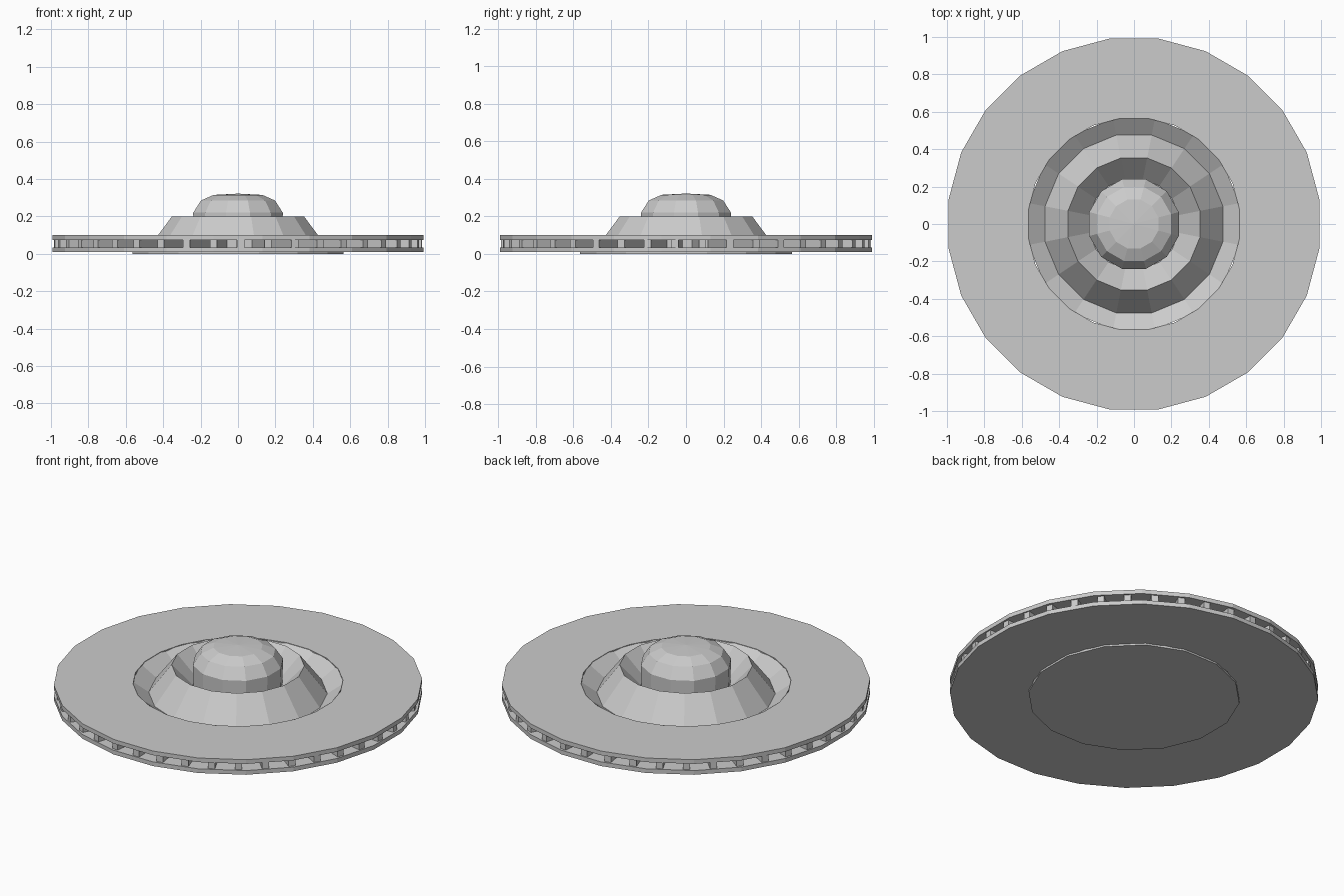
import bpy
from math import cos, sin, pi

if "Cube" in bpy.data.objects:
    bpy.data.objects.remove(bpy.data.objects["Cube"])


def obj(name, verts, faces):
    me = bpy.data.meshes.new(name)
    me.from_pydata(verts, [], faces)
    me.update()
    ob = bpy.data.objects.new(name, me)
    bpy.context.collection.objects.link(ob)
    return ob


def lathe(name, profile, n, closed=False, phase=0.0):
    """Revolve (r, z) points; a point with r = 0 becomes a single pole vertex."""
    verts, rings, faces = [], [], []
    for r, z in profile:
        start = len(verts)
        if r == 0:
            verts.append((0, 0, z))
            rings.append([start] * n)
        else:
            for i in range(n):
                a = 2 * pi * (i + 0.5) / n + phase
                verts.append((r * cos(a), r * sin(a), z))
            rings.append(list(range(start, start + n)))
    pairs = list(zip(rings, rings[1:]))
    if closed:
        pairs.append((rings[-1], rings[0]))
    for a, b in pairs:
        for i in range(n):
            j = (i + 1) % n
            faces.append(tuple(dict.fromkeys((a[i], a[j], b[j], b[i]))))
    return obj(name, verts, faces)


# Two flat friction rings
for name, z0, z1 in (("lower_friction_ring", 0.01, 0.035),
                     ("upper_friction_ring", 0.075, 0.10)):
    lathe(name, [(0.57, z0), (1.0, z0), (1.0, z1), (0.57, z1)], 24, closed=True)

# Cooling vanes between the rings
verts, faces = [], []
COUNT, HALF = 42, 0.019
for k in range(COUNT):
    a = -pi / 2 + 0.015 + 2 * pi * k / COUNT
    b = len(verts)
    for z in (0.035, 0.075):
        for r, w in ((0.57, -HALF), (0.985, -HALF), (0.985, HALF), (0.57, HALF)):
            verts.append((r * cos(a) - w * sin(a), r * sin(a) + w * cos(a), z))
    for f in ((3, 2, 1, 0), (4, 5, 6, 7), (0, 1, 5, 4),
              (1, 2, 6, 5), (2, 3, 7, 6), (3, 0, 4, 7)):
        faces.append(tuple(b + i for i in f))
obj("cooling_vanes", verts, faces)

# Centre hat: flat base, outer groove, cone, sunken inner bowl
lathe("centre_hat", [(0, 0), (0.575, 0), (0.575, 0.098), (0.485, 0.035),
                     (0.36, 0.20), (0.245, 0.08), (0, 0.08)], 16, phase=pi / 2)

# Hub dome rising from the bowl
lathe("hub_dome", [(0, 0.08), (0.245, 0.08), (0.248, 0.22), (0.205, 0.285),
                   (0.135, 0.315), (0, 0.322)], 12)
